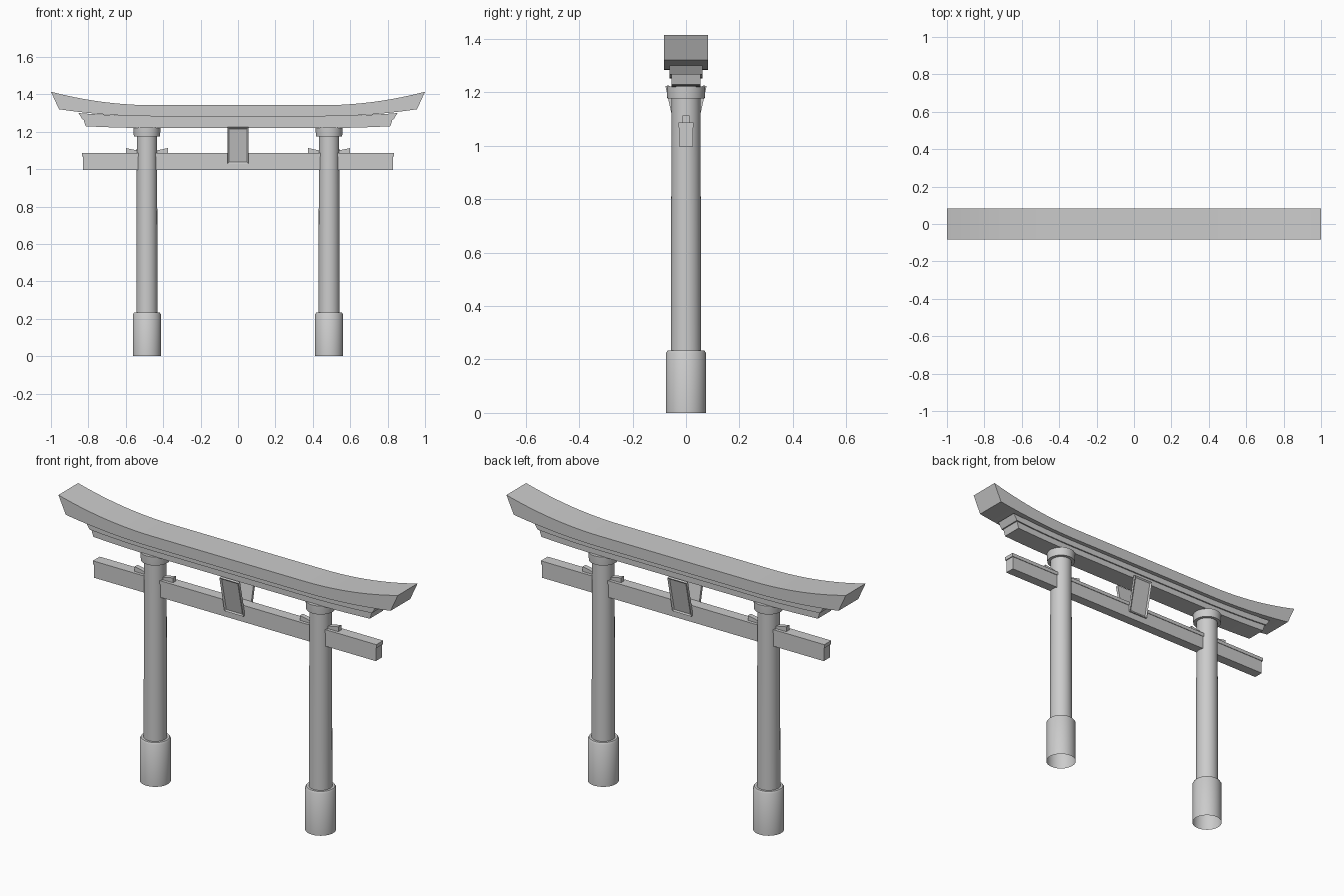
import bpy, bmesh, math
from mathutils import Matrix

if "Cube" in bpy.data.objects:
    bpy.data.objects.remove(bpy.data.objects["Cube"])


def finish(name, bm, smooth=False):
    bmesh.ops.recalc_face_normals(bm, faces=bm.faces[:])
    mesh = bpy.data.meshes.new(name)
    bm.to_mesh(mesh)
    bm.free()
    ob = bpy.data.objects.new(name, mesh)
    bpy.context.collection.objects.link(ob)
    if smooth:
        bpy.ops.object.select_all(action='DESELECT')
        ob.select_set(True)
        bpy.context.view_layer.objects.active = ob
        bpy.ops.object.shade_smooth_by_angle(angle=math.radians(35))
    return ob


def prism(name, outline, depth):
    """Extrude an x-z outline symmetrically along y."""
    bm = bmesh.new()
    front = [bm.verts.new((x, -depth, z)) for x, z in outline]
    back = [bm.verts.new((x, depth, z)) for x, z in outline]
    bm.faces.new(front)
    bm.faces.new(back[::-1])
    n = len(outline)
    for i in range(n):
        j = (i + 1) % n
        bm.faces.new((front[i], back[i], back[j], front[j]))
    return finish(name, bm)


def box(name, hx, hy, z0, z1):
    return prism(name, [(-hx, z0), (hx, z0), (hx, z1), (-hx, z1)], hy)


def curved_beam(name, top, bottom, depth, steps=48):
    """top/bottom = (half length, middle height, rise at x = 1)."""
    bm = bmesh.new()
    rings = []
    for i in range(steps + 1):
        t = -1 + 2 * i / steps
        ring = []
        for (length, z, rise), ys in ((top, (-1, 1)), (bottom, (1, -1))):
            x = t * length
            lift = rise * max(0, (abs(x) - 0.45) / 0.55) ** 2
            ring += [bm.verts.new((x, s * depth, z + lift)) for s in ys]
        rings.append(ring)
    for a, b in zip(rings, rings[1:]):
        for k in range(4):
            m = (k + 1) % 4
            bm.faces.new((a[k], a[m], b[m], b[k]))
    bm.faces.new(rings[0])
    bm.faces.new(rings[-1])
    return finish(name, bm, True)


def lathe(name, cx, profile, segs=40):
    """Revolve (radius, z) points about a vertical axis at x = cx."""
    bm = bmesh.new()
    rings = [[bm.verts.new((cx + r * math.cos(2 * math.pi * i / segs),
                            r * math.sin(2 * math.pi * i / segs), z))
              for i in range(segs)] for r, z in profile]
    for a, b in zip(rings, rings[1:]):
        for i in range(segs):
            j = (i + 1) % segs
            bm.faces.new((a[i], a[j], b[j], b[i]))
    return finish(name, bm, True)


# Stacked roof beams with upswept, slanted ends
curved_beam("top_lintel", (1.0, 1.342, 0.072), (0.957, 1.283, 0.044), 0.083)
curved_beam("middle_lintel", (0.853, 1.284, 0.030), (0.832, 1.252, 0.030), 0.061)
curved_beam("lower_lintel", (0.826, 1.254, 0.026), (0.815, 1.220, 0.022), 0.054)

# Tie beam with a slightly wider top strip
box("tie_beam", 0.830, 0.026, 0.997, 1.069)
box("tie_beam_strip", 0.835, 0.029, 1.068, 1.087)

for s, side in ((-1, "left"), (1, "right")):
    cx = s * 0.487
    # Pillar, foot sleeve (open below) and cap ring
    lathe(side + "_pillar", cx, [(0.057, 0.20), (0.054, 1.222)])
    lathe(side + "_foot", cx, [(0.075, 0), (0.075, 0.224), (0.069, 0.233), (0.056, 0.233)])
    lathe(side + "_cap", cx, [(0.054, 1.176), (0.070, 1.176), (0.072, 1.208),
                              (0.072, 1.222), (0.02, 1.222)])
    # Wedges on both sides of the pillar
    for w, place in ((-1, "inner"), (1, "outer")):
        pts = [(0.045, 1.086), (0.113, 1.086), (0.113, 1.113), (0.045, 1.099)]
        prism(f"{side}_{place}_wedge", [(cx + w * x, z) for x, z in pts], 0.0125)

# Framed tablets, leaning outwards on front and back
for angle, side in ((0, "front"), (math.pi, "back")):
    bm = bmesh.new()
    bmesh.ops.create_cube(bm, size=1, matrix=Matrix.Diagonal((0.112, 0.014, 0.198, 1)))
    face = min(bm.faces, key=lambda f: f.calc_center_median().y)
    bmesh.ops.inset_region(bm, faces=[face], thickness=0.012)
    bmesh.ops.translate(bm, verts=face.verts[:], vec=(0, 0.006, 0))
    lean = (Matrix.Rotation(angle, 4, 'Z') @ Matrix.Translation((0, -0.049, 1.128))
            @ Matrix.Rotation(math.atan(0.22), 4, 'X'))
    bm.transform(lean)
    finish(side + "_tablet", bm)
